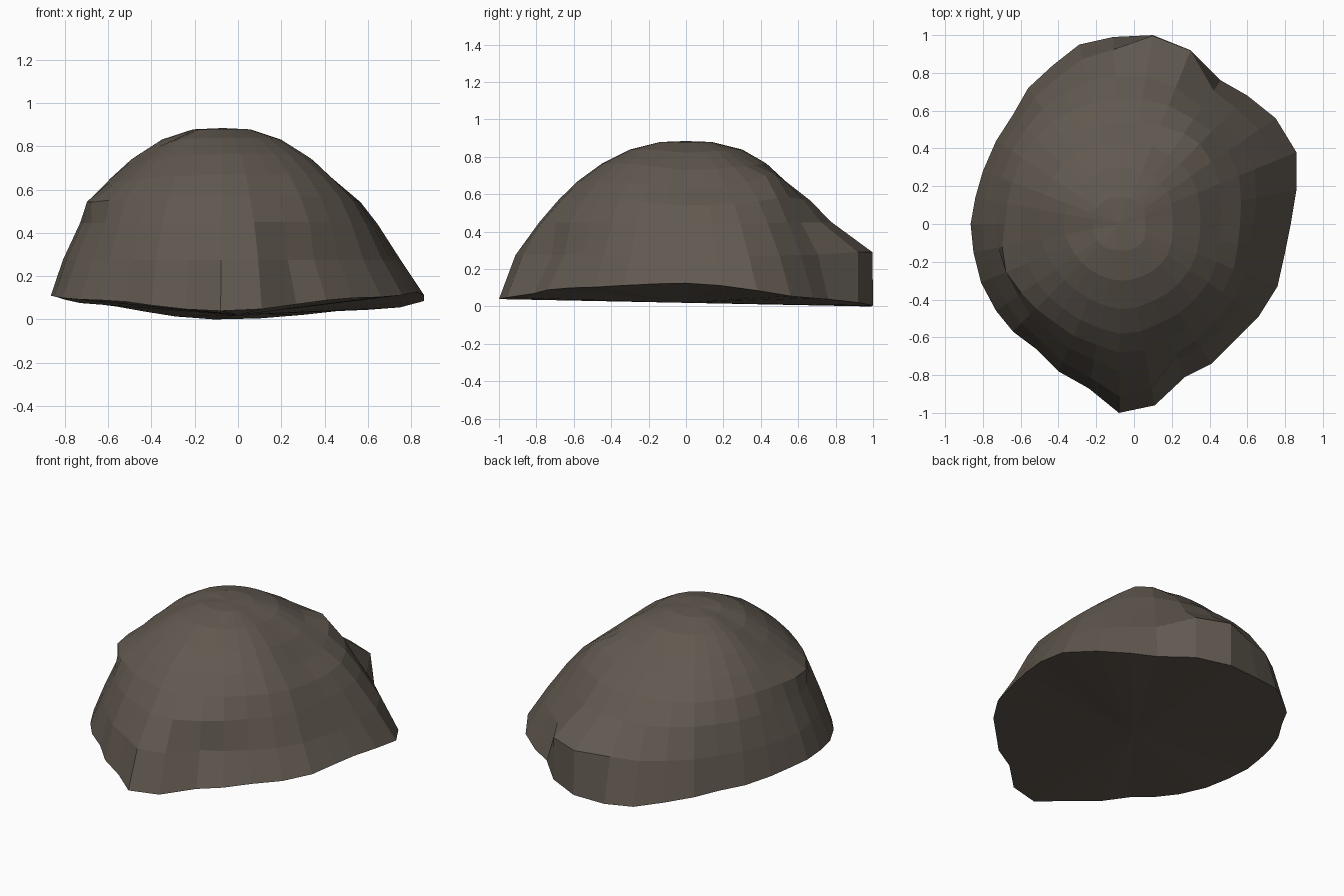
import bpy, bmesh, math

if "Cube" in bpy.data.objects:
    bpy.data.objects.remove(bpy.data.objects["Cube"])

# Outline of the foot of the boulder, seen from above (32 points, clockwise)
RIM = [(.10, 1.0), (.30, .92), (.46, .76), (.60, .68), (.75, .56), (.86, .38), (.86, .18), (.83, 0),
       (.80, -.15), (.76, -.33), (.66, -.49), (.53, -.62), (.41, -.74), (.27, -.81), (.11, -.96), (-.08, -1.0),
       (-.24, -.87), (-.40, -.78), (-.52, -.66), (-.64, -.57), (-.73, -.46), (-.81, -.31), (-.85, -.15), (-.865, 0),
       (-.84, .14), (-.80, .28), (-.73, .44), (-.64, .58), (-.56, .72), (-.43, .84), (-.29, .95), (-.11, .99)]
PEAK = (-.07, 0, .885)
HEIGHT = [.88, .84, .765, .67, .57, .45, .275]

# Ring radii from peak to foot, for 8 directions counter-clockwise from +x
PROFILE = [(.13, .28, .43, .54, .64, .71, .81, .91), (.15, .30, .45, .58, .68, .76, .86, .95),
           (.14, .30, .43, .53, .66, .78, .91, .99), (.15, .30, .44, .55, .64, .71, .765, .81),
           (.15, .30, .43, .53, .61, .66, .74, .795), (.15, .29, .42, .54, .63, .69, .75, .80),
           (.14, .30, .45, .58, .68, .78, .905, .99), (.15, .30, .44, .56, .65, .71, .77, .86)]
FOOT_Z = [.125, .045, 0, .07, .11, .09, .04, .10]

# Dents and ledges: angle, ring, angular width, ring width, radius change, height change
DENTS = [(200, 5, 14, .6, .04, -.01), (212, 6.4, 16, .7, -.04, 0), (190, 2.4, 22, 1.2, 0, -.03),
         (200, 3.7, 38, 1.6, 0, -.035), (5, 3.8, 30, 1.8, -.01, -.045), (50, 4.2, 14, .8, .02, .045),
         (48, 2.8, 15, .6, 0, -.015), (292, 6, 12, .4, .03, 0), (296, 7, 10, .4, -.03, 0),
         (74, 7, 13, .4, .11, .02)]


def around(values, a):
    """Blend eight directional values smoothly at angle a (degrees)."""
    f = (a % 360) / 45
    i, t = int(f), f - int(f)
    t = t * t * (3 - 2 * t)
    return values[i % 8] * (1 - t) + values[(i + 1) % 8] * t


def ring_point(x, y, k):
    a = math.degrees(math.atan2(y - PEAK[1], x - PEAK[0])) % 360
    if k == 8:
        return x, y, around(FOOT_Z, a)
    rim = math.hypot(x - PEAK[0], y - PEAK[1])
    stretch = rim / around([p[7] for p in PROFILE], a) - 1
    r = around([p[k - 1] for p in PROFILE], a) * (1 + stretch * (k / 8) ** 2)
    z = HEIGHT[k - 1]
    for da, dk, wa, wk, dr, dz in DENTS:
        turn = (a - da + 180) % 360 - 180
        g = math.exp(-(turn / wa) ** 2 - ((k - dk) / wk) ** 2)
        r += dr * g
        z += dz * g
    if k == 7:
        r = min(r, rim)
    return PEAK[0] + r * math.cos(math.radians(a)), PEAK[1] + r * math.sin(math.radians(a)), z


# Boulder: rings of quads between a peak and a nearly flat underside
bm = bmesh.new()
rings = [[bm.verts.new(ring_point(x, y, k)) for x, y in RIM] for k in range(1, 9)]
peak = bm.verts.new(PEAK)
under = bm.verts.new((0, 0, .02))
n = len(RIM)
for i in range(n):
    j = (i + 1) % n
    bm.faces.new((peak, rings[0][j], rings[0][i]))
    bm.faces.new((under, rings[7][i], rings[7][j]))
    for upper, lower in zip(rings, rings[1:]):
        bm.faces.new((upper[i], upper[j], lower[j], lower[i]))
bmesh.ops.recalc_face_normals(bm, faces=bm.faces)
low = min(v.co.z for v in bm.verts)
for v in bm.verts:
    v.co.z -= low

mesh = bpy.data.meshes.new("boulder")
bm.to_mesh(mesh)
bm.free()
stone = bpy.data.materials.new("grey brown stone")
stone.diffuse_color = (.12, .10, .08, 1)
stone.use_nodes = True
stone.node_tree.nodes["Principled BSDF"].inputs["Base Color"].default_value = stone.diffuse_color
mesh.materials.append(stone)
bpy.context.collection.objects.link(bpy.data.objects.new("boulder", mesh))
